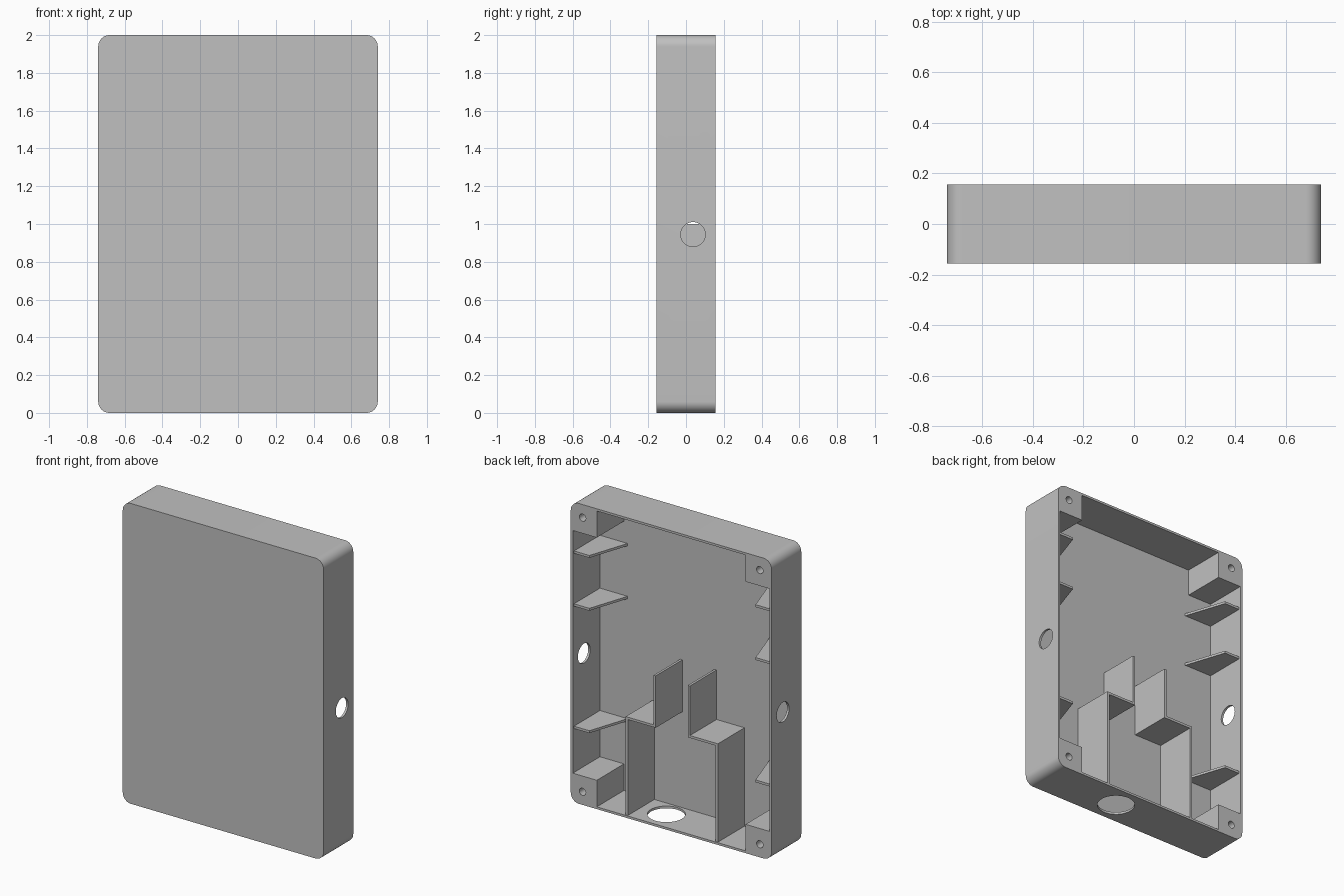
import bpy, bmesh, math
from mathutils import Vector

if "Cube" in bpy.data.objects:
    bpy.data.objects.remove(bpy.data.objects["Cube"], do_unlink=True)

# Overall size of the housing
HALF_W, HALF_D, HEIGHT = 0.74, 0.156, 2.0
WALL, FLOOR_Y, RADIUS = 0.015, -0.13, 0.06
BOSS = 0.192
INNER_W = HALF_W - WALL

grey = bpy.data.materials.new("plain grey")
grey.use_nodes = True
colour = (0.53, 0.53, 0.53, 1)
grey.diffuse_color = colour
grey.node_tree.nodes["Principled BSDF"].inputs["Base Color"].default_value = colour


def prism(name, points, axis, lo, hi):
    """Extrude a closed 2D outline along the named axis."""
    place = {"x": lambda a, b, h: (h, a, b),
             "y": lambda a, b, h: (a, h, b),
             "z": lambda a, b, h: (a, b, h)}[axis]
    bm = bmesh.new()
    face = bm.faces.new([bm.verts.new(place(a, b, lo)) for a, b in points])
    out = bmesh.ops.extrude_face_region(bm, geom=[face])
    moved = [g for g in out["geom"] if isinstance(g, bmesh.types.BMVert)]
    bmesh.ops.translate(bm, verts=moved, vec=Vector(place(0, 0, hi - lo)))
    bmesh.ops.recalc_face_normals(bm, faces=bm.faces[:])
    mesh = bpy.data.meshes.new(name)
    bm.to_mesh(mesh)
    bm.free()
    mesh.materials.append(grey)
    obj = bpy.data.objects.new(name, mesh)
    bpy.context.collection.objects.link(obj)
    return obj


def arc(cx, cy, r, start, end, steps):
    return [(cx + r * math.cos(start + (end - start) * i / steps),
             cy + r * math.sin(start + (end - start) * i / steps))
            for i in range(steps + 1)]


def circle(cx, cy, r, sides):
    return arc(cx, cy, r, 0, 2 * math.pi, sides)[:-1]


def cut(target, cutter):
    cutter.hide_render = True
    mod = target.modifiers.new("cut", "BOOLEAN")
    mod.operation, mod.solver, mod.object = "DIFFERENCE", "EXACT", cutter
    graph = bpy.context.evaluated_depsgraph_get()
    mesh = bpy.data.meshes.new_from_object(target.evaluated_get(graph))
    target.modifiers.clear()
    target.data = mesh
    bpy.data.objects.remove(cutter, do_unlink=True)


# Housing: rounded slab
outline = []
for k, (sx, sz) in enumerate([(1, 1), (-1, 1), (-1, -1), (1, -1)]):
    outline += arc(sx * (HALF_W - RADIUS), 1 + sz * (1 - RADIUS), RADIUS,
                   k * math.pi / 2, (k + 1) * math.pi / 2, 12)
housing = prism("housing", outline, "y", -HALF_D, HALF_D)

# Cavity open to the back, leaving a square screw boss in each corner
ix, iz = INNER_W, 1 - WALL
bx, bz = HALF_W - BOSS, 1 - BOSS
quarter = [(ix, bz), (bx, bz), (bx, iz)]
cross = quarter + [(-x, z) for x, z in reversed(quarter)]
cross += [(-x, -z) for x, z in quarter] + [(x, -z) for x, z in reversed(quarter)]
cut(housing, prism("cavity_cutter", [(x, 1 + z) for x, z in cross], "y", FLOOR_Y, 0.3))

# Screw holes in the bosses
for sx in (-1, 1):
    for sz in (-1, 1):
        hole = circle(sx * (HALF_W - 0.087), 1 + sz * 0.913, 0.024, 24)
        cut(housing, prism("screw_hole_cutter", hole, "y", 0.0, 0.3))

# Side cable holes and the larger bottom opening
for sx in (-1, 1):
    lo, hi = sorted((sx * 0.65, sx * 0.85))
    cut(housing, prism("side_hole_cutter", circle(0.037, 0.945, 0.065, 40), "x", lo, hi))
cut(housing, prism("bottom_hole_cutter", circle(0.145, 0.0, 0.115, 48), "z", -0.1, 0.1))

# Smooth rounded corners, crisp edges elsewhere
bpy.ops.object.select_all(action="DESELECT")
housing.select_set(True)
bpy.context.view_layer.objects.active = housing
bpy.ops.object.shade_smooth_by_angle(angle=math.radians(30))

# Tapered shelf ribs and stepped partitions, mirrored left and right
EMBED = 0.004
T = 0.016
for sx, side in ((1, "left"), (-1, "right")):
    rib = [(INNER_W + EMBED, 0.143), (0.612, 0.143),
           (0.52, FLOOR_Y - EMBED), (INNER_W + EMBED, FLOOR_Y - EMBED)]
    for level, top in (("upper", 1.667), ("middle", 1.315), ("lower", 0.50)):
        prism(f"{side}_{level}_rib", [(sx * x, y) for x, y in rib], "z", top - T, top)

    step = [(0.34, WALL - EMBED), (0.34, 0.67), (0.134, 0.67), (0.134, 1.0),
            (0.134 - T, 1.0), (0.134 - T, 0.67 - T),
            (0.34 - T, 0.67 - T), (0.34 - T, WALL - EMBED)]
    prism(f"{side}_partition", [(sx * x, z) for x, z in step], "y",
          FLOOR_Y - EMBED, 0.15)
